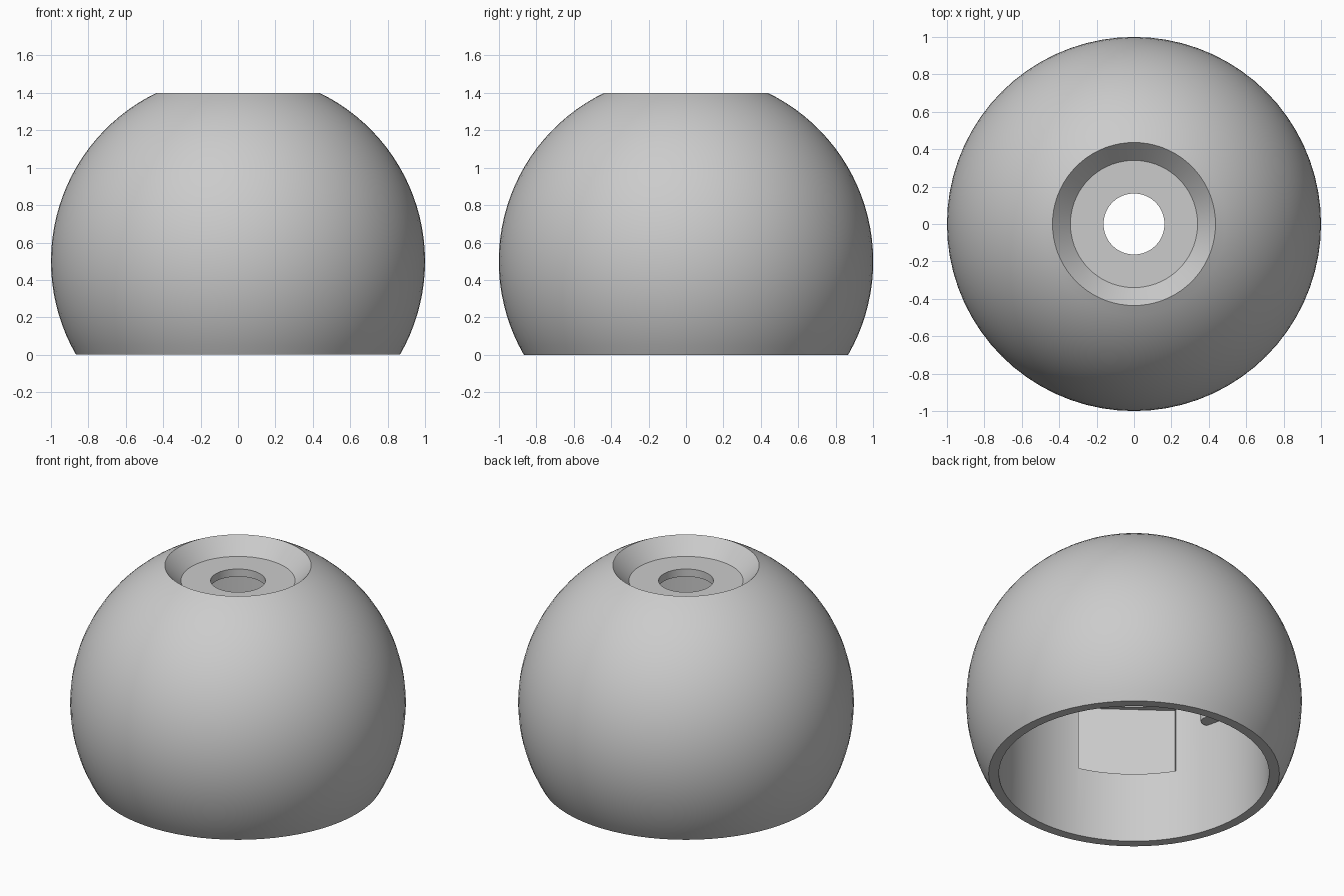
import bpy, bmesh, math
from mathutils import Matrix, Vector

cube = bpy.data.objects.get("Cube")
if cube:
    bpy.data.objects.remove(cube, do_unlink=True)

grey = bpy.data.materials.new("plain_grey")
grey.use_nodes = True
color = (0.6, 0.6, 0.6, 1)
grey.diffuse_color = color
grey.node_tree.nodes["Principled BSDF"].inputs["Base Color"].default_value = color


def make_object(name, bm):
    bmesh.ops.recalc_face_normals(bm, faces=bm.faces)
    mesh = bpy.data.meshes.new(name)
    bm.to_mesh(mesh)
    bm.free()
    mesh.materials.append(grey)
    obj = bpy.data.objects.new(name, mesh)
    bpy.context.collection.objects.link(obj)
    return obj


def smooth(obj):
    bpy.ops.object.select_all(action='DESELECT')
    obj.select_set(True)
    bpy.context.view_layer.objects.active = obj
    bpy.ops.object.shade_smooth_by_angle(angle=math.radians(25))


def lathe(name, profile, steps):
    """Revolve a closed (radius, height) outline around z."""
    bm = bmesh.new()
    verts = [bm.verts.new((r, 0, z)) for r, z in profile]
    edges = [bm.edges.new((v, verts[i - 1])) for i, v in enumerate(verts)]
    bmesh.ops.spin(bm, geom=verts + edges, cent=(0, 0, 0), axis=(0, 0, 1),
                   angle=math.tau, steps=steps, use_duplicate=False)
    bmesh.ops.remove_doubles(bm, verts=bm.verts, dist=1e-4)
    return make_object(name, bm)


# Truncated ball shell: outer arc, dished top with a hole, hollow inside
low, high = math.asin(-0.5), math.asin(0.9)
arc_steps = 28
outline = []
for i in range(arc_steps + 1):
    a = low + (high - low) * i / arc_steps
    outline.append((math.cos(a), 0.5 + math.sin(a)))
outline += [(0.34, 1.3), (0.163, 1.3), (0.163, 1.25),
            (0.5, 1.25), (0.8, 0.97), (0.805, 0)]
shell = lathe("ball_shell", outline, 72)

# Shallow rectangular pocket in the inner wall
facing = math.atan2(-0.8, -0.6)
turn = Matrix.Rotation(facing, 4, 'Z')
bm = bmesh.new()
bmesh.ops.create_cube(bm, size=1, matrix=turn
                      @ Matrix.Translation((0.73, 0, 0.69))
                      @ Matrix.Diagonal((0.2, 0.58, 0.46, 1)))
cutter = make_object("pocket_cutter", bm)
cutter.hide_render = True
cut = shell.modifiers.new("pocket", 'BOOLEAN')
cut.operation = 'DIFFERENCE'
cut.solver = 'EXACT'
cut.object = cutter
bpy.context.view_layer.objects.active = shell
bpy.ops.object.modifier_apply(modifier=cut.name)
bpy.data.objects.remove(cutter, do_unlink=True)
smooth(shell)

# Small post hanging beside the pocket, merged into the wall
angle = facing - math.radians(39)
bm = bmesh.new()
bmesh.ops.create_cone(bm, cap_ends=True, segments=20, radius1=0.054,
                      radius2=0.054, depth=0.3,
                      matrix=Matrix.Translation(Vector((0.77 * math.cos(angle),
                                                        0.77 * math.sin(angle),
                                                        0.87))))
smooth(make_object("inner_post", bm))
